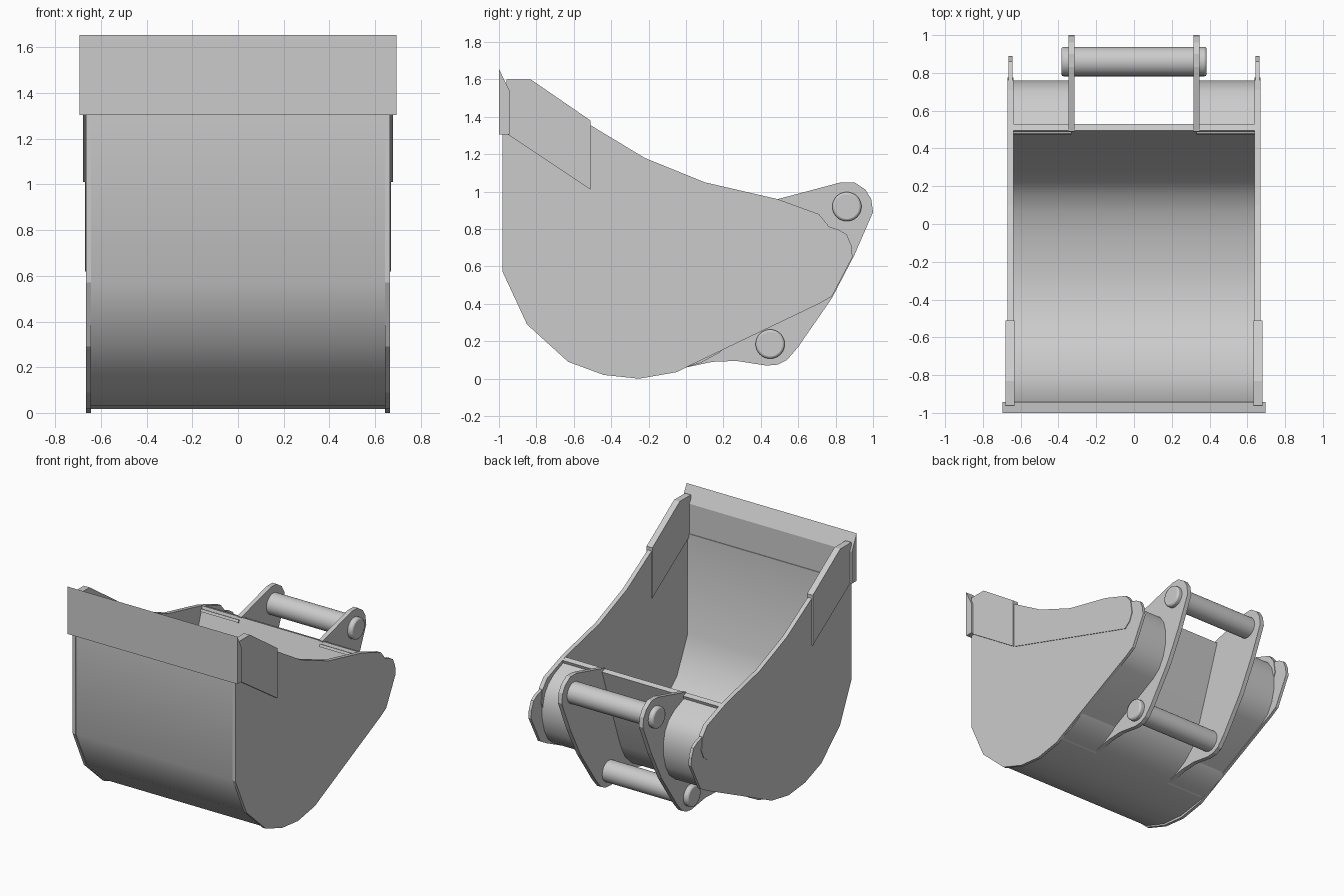
import bpy, bmesh, math
from mathutils import Vector

if "Cube" in bpy.data.objects:
    bpy.data.objects.remove(bpy.data.objects["Cube"])


def prism(name, profile, x0, x1, smooth=None):
    """Extrude a (y, z) outline from x0 to x1."""
    bm = bmesh.new()
    face = bm.faces.new([bm.verts.new((x0, y, z)) for y, z in profile])
    res = bmesh.ops.extrude_face_region(bm, geom=[face])
    verts = [g for g in res["geom"] if isinstance(g, bmesh.types.BMVert)]
    bmesh.ops.translate(bm, verts=verts, vec=(x1 - x0, 0, 0))
    bmesh.ops.recalc_face_normals(bm, faces=bm.faces[:])
    mesh = bpy.data.meshes.new(name)
    bm.to_mesh(mesh)
    bm.free()
    ob = bpy.data.objects.new(name, mesh)
    bpy.context.collection.objects.link(ob)
    if smooth:
        bpy.ops.object.select_all(action='DESELECT')
        ob.select_set(True)
        bpy.context.view_layer.objects.active = ob
        bpy.ops.object.shade_smooth_by_angle(angle=math.radians(smooth))
    return ob


def thicken(path, t):
    """Closed outline of a bent plate: the path plus its offset to the left."""
    pts = [Vector(p) for p in path]
    inner = []
    for i, p in enumerate(pts):
        segs = []
        if i > 0:
            segs.append((p - pts[i - 1]).normalized())
        if i < len(pts) - 1:
            segs.append((pts[i + 1] - p).normalized())
        normals = [Vector((-s.y, s.x)) for s in segs]
        n = sum(normals, Vector((0, 0))).normalized()
        inner.append(p + n * t / n.dot(normals[0]))
    return [tuple(p) for p in pts] + [tuple(p) for p in reversed(inner)]


def pin(name, y, z, r=0.078, half=0.385):
    bpy.ops.mesh.primitive_cylinder_add(vertices=32, radius=r, depth=2 * half,
                                        location=(0, y, z), rotation=(0, math.pi / 2, 0))
    ob = bpy.context.object
    ob.name = name
    bev = ob.modifiers.new("chamfer", 'BEVEL')
    bev.width = 0.012
    bev.segments = 2
    bev.limit_method = 'ANGLE'
    bev.angle_limit = math.radians(50)
    bpy.ops.object.shade_smooth_by_angle(angle=math.radians(30))


# Curved bucket shell
shell = [(-.975, 1.32), (-.975, .57), (-.845, .295), (-.63, .1), (-.44, .033),
         (-.25, .018), (-.05, .048), (.08, .085), (.18, .14), (.26, .215),
         (.315, .32), (.42, .62), (.53, .945)]
prism("bucket_shell", thicken(shell, .037), -.65, .65, 40)

# Cutting lip
prism("cutting_lip", [(-1, 1.655), (-1, 1.305), (-.943, 1.305), (-.943, 1.54)], -.695, .695)

# Outlines of the parts on each side
side = [(-.98, 1.31), (-.98, .57), (-.85, .29), (-.63, .09), (-.44, .02), (-.25, 0),
        (-.05, .035), (0, .06), (.25, .18), (.71, .4), (.78, .44), (.89, .65),
        (.885, .71), (.86, .77), (.82, .795), (.76, .815), (.7, .87), (.49, .95),
        (.1, 1.04), (-.22, 1.17), (-.51, 1.34), (-.83, 1.57), (-.945, 1.57)]
strip = [(-.51, 1.01), (.7, .62), (.75, .66), (.775, .72), (.76, .82), (.71, .88),
         (.49, .96), (.1, 1.05), (-.22, 1.18), (-.51, 1.355)]
cheek = [(-.96, 1.6), (-.83, 1.6), (-.51, 1.38), (-.51, 1.01), (-.96, 1.31)]
roll = [(-.02, .055), (.25, .185), (.62, .365), (.69, .42), (.735, .5), (.76, .6),
        (.76, .69), (.74, .77), (.7, .83), (.63, .88), (.48, .94)]
ear = [(0, .06), (.14, .09), (.27, .095), (.43, .07), (.49, .075), (.54, .1), (.6, .17),
       (.78, .43), (.9, .66), (1, .89), (.99, .96), (.96, 1.01), (.9, 1.05), (.83, 1.05),
       (.49, .96), (.5, .92), (.41, .62), (.305, .32), (.25, .215), (.17, .14)]

for s, tag in ((1, "right"), (-1, "left")):
    prism("side_plate_" + tag, side, s * .643, s * .665)
    prism("rim_strip_" + tag, strip, s * .638, s * .670)
    prism("front_cheek_" + tag, cheek, s * .632, s * .679)
    # Rolled back box between ear and side plate
    prism("back_roll_" + tag, thicken(roll, .02), s * .33, s * .65, 50)
    prism("hanger_ear_" + tag, ear, s * .315, s * .348)

# Coupling pins
pin("upper_pin", .86, .92)
pin("lower_pin", .45, .185)
